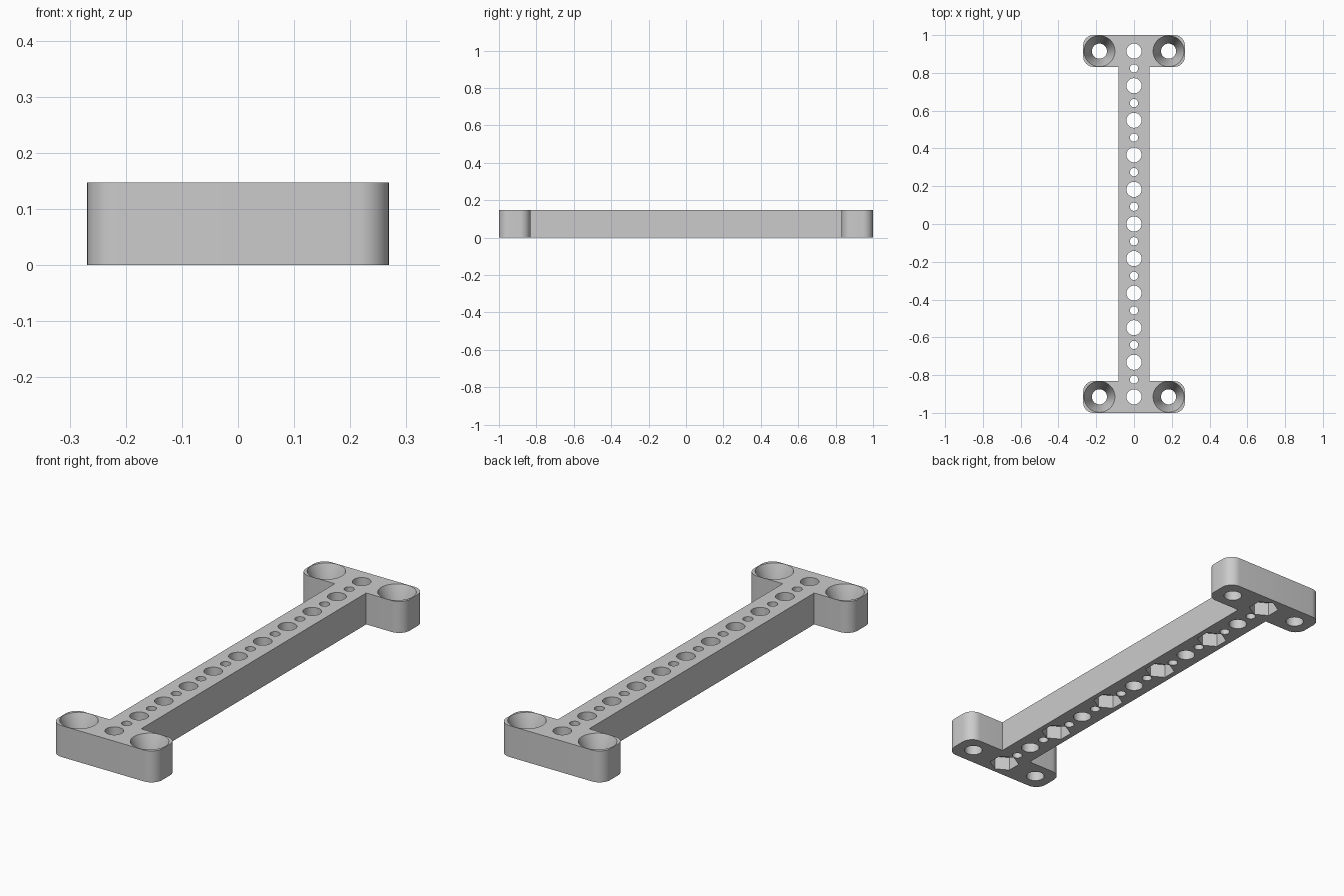
import bpy, bmesh, math
from mathutils import Matrix

H = 0.147            # plate thickness
PITCH = 0.183        # spacing of the large holes
BAR = 0.0815         # half width of the bar
FX, FY = 0.269, 0.832  # flange half width and inner edge
R = 0.055            # flange corner radius

cube = bpy.data.objects.get("Cube")
if cube:
    bpy.data.objects.remove(cube, do_unlink=True)

grey = bpy.data.materials.new("plain grey")
grey.use_nodes = True
colour = (0.6, 0.6, 0.6, 1)
grey.diffuse_color = colour
grey.node_tree.nodes["Principled BSDF"].inputs["Base Color"].default_value = colour


def make_object(name, bm):
    bmesh.ops.recalc_face_normals(bm, faces=bm.faces)
    mesh = bpy.data.meshes.new(name)
    bm.to_mesh(mesh)
    bm.free()
    mesh.materials.append(grey)
    obj = bpy.data.objects.new(name, mesh)
    bpy.context.collection.objects.link(obj)
    return obj


def add_cone(bm, x, y, z1, z2, r1, r2, sides=48, turn=0):
    bmesh.ops.create_cone(
        bm, cap_ends=True, segments=sides, radius1=r1, radius2=r2, depth=z2 - z1,
        matrix=Matrix.Translation((x, y, (z1 + z2) / 2)) @ Matrix.Rotation(turn, 4, "Z"))


def cut(target, name, bm):
    cutter = make_object(name, bm)
    cutter.hide_render = True
    mod = target.modifiers.new(name, "BOOLEAN")
    mod.operation, mod.solver, mod.object = "DIFFERENCE", "EXACT", cutter
    bpy.context.view_layer.objects.active = target
    bpy.ops.object.modifier_apply(modifier=name)
    bpy.data.objects.remove(cutter, do_unlink=True)


def corner(cx, cy, start):
    return [(cx + R * math.cos(a), cy + R * math.sin(a))
            for a in (start + math.pi / 2 * i / 10 for i in range(11))]


# I-shaped plate: one end outline, repeated by a half turn
end = [(BAR, FY)] + corner(FX - R, FY + R, -math.pi / 2) + corner(FX - R, 1 - R, 0)
end += [(-x, y) for x, y in reversed(end)]
outline = end + [(-x, -y) for x, y in end]
bm = bmesh.new()
face = bm.faces.new([bm.verts.new((x, y, 0)) for x, y in outline])
top = bmesh.ops.extrude_face_region(bm, geom=[face])["geom"]
bmesh.ops.translate(bm, vec=(0, 0, H),
                    verts=[v for v in top if isinstance(v, bmesh.types.BMVert)])
plate = make_object("mounting_bar", bm)

# Through holes: large and small alternating on the bar, one in each flange lobe
bm = bmesh.new()
for i in range(-5, 6):
    add_cone(bm, 0, i * PITCH, -0.1, H + 0.1, 0.04, 0.04)
    if i < 5:
        add_cone(bm, 0, (i + 0.5) * PITCH, -0.1, H + 0.1, 0.022, 0.022, 32)
lobes = [(sx * PITCH, sy * 5 * PITCH) for sx in (-1, 1) for sy in (-1, 1)]
for x, y in lobes:
    add_cone(bm, x, y, -0.1, H + 0.1, 0.04, 0.04)
cut(plate, "through_holes", bm)

# Tapered seats in the lobes, running slightly past the top face
bm = bmesh.new()
depth, over = 0.11, 0.01
slope = (0.082 - 0.04) / depth
for x, y in lobes:
    add_cone(bm, x, y, H - depth, H + over, 0.04, 0.082 + slope * over)
cut(plate, "tapered_seats", bm)

# Hexagonal nut pockets under every other large hole
bm = bmesh.new()
for i in range(-5, 6, 2):
    add_cone(bm, 0, i * PITCH, -0.05, 0.065, 0.066, 0.066, 6, 0)
cut(plate, "nut_pockets", bm)

bpy.ops.object.select_all(action="DESELECT")
plate.select_set(True)
bpy.context.view_layer.objects.active = plate
bpy.ops.object.shade_smooth_by_angle(angle=math.radians(30))
